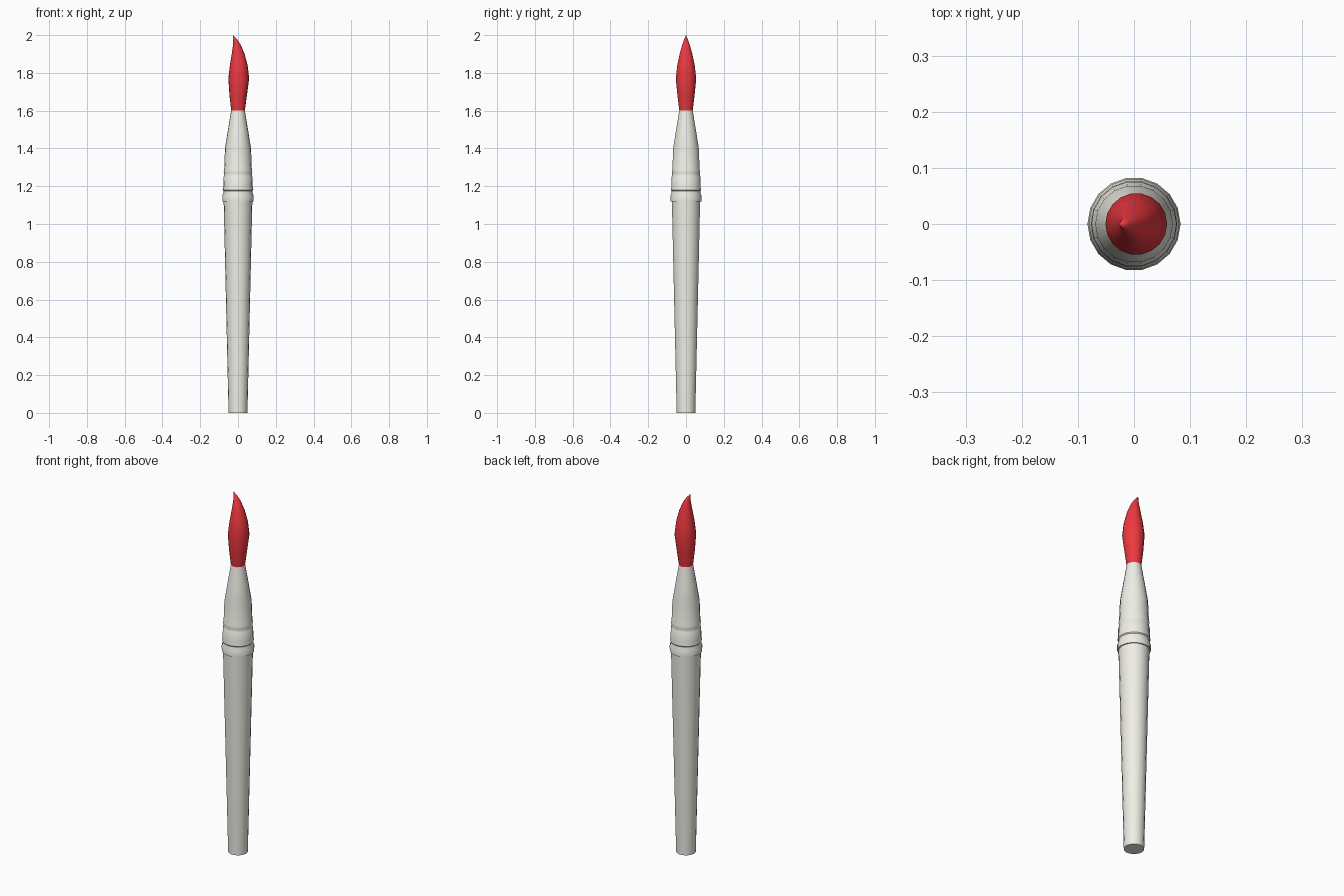
import bpy, bmesh
from math import cos, sin, pi, radians

if "Cube" in bpy.data.objects:
    bpy.data.objects.remove(bpy.data.objects["Cube"])

SIDES = 18


def material(name, color):
    m = bpy.data.materials.new(name)
    m.diffuse_color = color
    m.use_nodes = True
    m.node_tree.nodes["Principled BSDF"].inputs["Base Color"].default_value = m.diffuse_color
    return m


def lathe(name, profile, mat):
    """Loft rings given as (z, radius, x offset); radius 0 makes a point."""
    bm = bmesh.new()
    rings = []
    for z, r, cx in profile:
        n = SIDES if r > 0 else 1
        rings.append([bm.verts.new((cx + r * cos(2 * pi * i / SIDES),
                                    r * sin(2 * pi * i / SIDES), z)) for i in range(n)])
    for a, b in zip(rings, rings[1:]):
        for i in range(SIDES):
            j = (i + 1) % SIDES
            if len(b) == 1:
                bm.faces.new((a[i], a[j], b[0]))
            else:
                bm.faces.new((a[i], a[j], b[j], b[i]))
    for ring in (rings[0], rings[-1]):
        if len(ring) > 1:
            bm.faces.new(ring)
    bmesh.ops.recalc_face_normals(bm, faces=bm.faces)
    me = bpy.data.meshes.new(name)
    bm.to_mesh(me)
    bm.free()
    ob = bpy.data.objects.new(name, me)
    bpy.context.collection.objects.link(ob)
    me.materials.append(mat)
    bpy.ops.object.select_all(action='DESELECT')
    ob.select_set(True)
    bpy.context.view_layer.objects.active = ob
    bpy.ops.object.shade_smooth_by_angle(angle=radians(35))
    return ob


cream = material("cream", (0.87, 0.86, 0.79, 1))
red = material("red", (0.85, 0.04, 0.05, 1))

# Tapered handle
lathe("handle", [(0, 0.050, 0), (1.125, 0.076, 0)], cream)

# Ferrule with crimped rings, narrowing to the bristles
lathe("ferrule", [(z, r, 0) for z, r in [
    (1.12, 0.082), (1.15, 0.083), (1.165, 0.077), (1.175, 0.077),
    (1.18, 0.081), (1.20, 0.078), (1.25, 0.077), (1.255, 0.074),
    (1.27, 0.074), (1.28, 0.076), (1.29, 0.073), (1.40, 0.069),
    (1.50, 0.053), (1.602, 0.036)]], cream)

# Bristles with a tip bent to one side
lathe("bristles", [
    (1.60, 0.036, 0), (1.68, 0.046, 0.001), (1.77, 0.055, 0.004),
    (1.84, 0.047, 0.004), (1.90, 0.034, 0.001), (1.95, 0.020, -0.006),
    (1.98, 0.009, -0.016), (2.0, 0, -0.027)], red)
